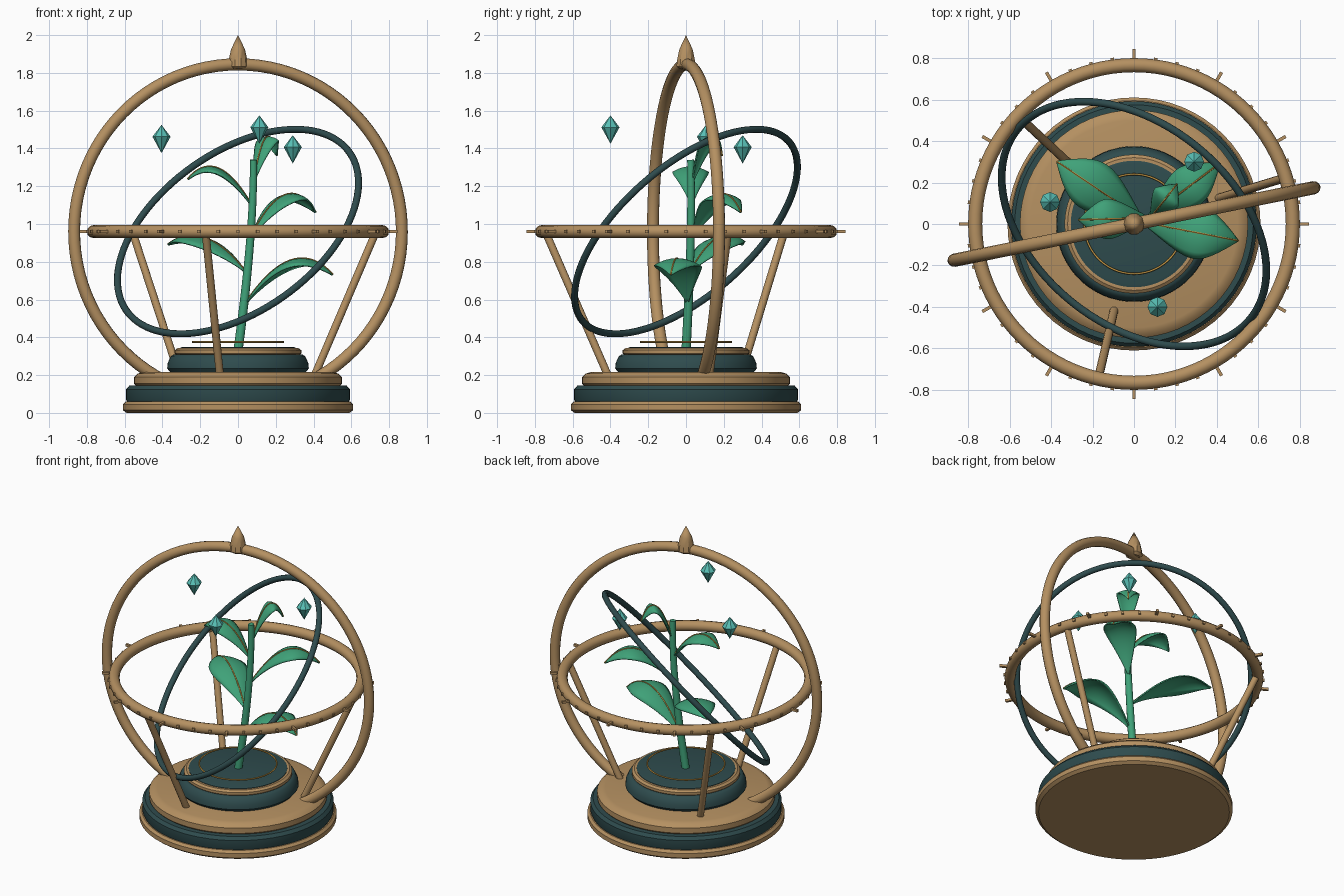
import bpy, bmesh, math
from mathutils import Vector, Matrix

if "Cube" in bpy.data.objects:
    bpy.data.objects.remove(bpy.data.objects["Cube"])


def material(name, rgb):
    m = bpy.data.materials.new(name)
    m.diffuse_color = (*rgb, 1)
    m.use_nodes = True
    m.node_tree.nodes["Principled BSDF"].inputs["Base Color"].default_value = m.diffuse_color
    return m


BRASS = material("brass", (0.46, 0.28, 0.12))
DARK = material("dark_teal", (0.028, 0.072, 0.076))
GREEN = material("leaf_green", (0.05, 0.36, 0.19))
CRYSTAL = material("crystal_teal", (0.10, 0.53, 0.47))
GOLD = material("gold", (0.55, 0.31, 0.06))


def finish(name, bm, mat, smooth=True):
    bmesh.ops.recalc_face_normals(bm, faces=bm.faces)
    me = bpy.data.meshes.new(name)
    bm.to_mesh(me)
    bm.free()
    ob = bpy.data.objects.new(name, me)
    bpy.context.collection.objects.link(ob)
    me.materials.append(mat)
    if smooth:
        bpy.ops.object.select_all(action='DESELECT')
        ob.select_set(True)
        bpy.context.view_layer.objects.active = ob
        bpy.ops.object.shade_smooth_by_angle(angle=math.radians(35))
    return ob


def lathe(name, profile, mat, sides=64, at=(0, 0, 0), smooth=True):
    """Turn (radius, height) points about z; open ends are capped."""
    bm = bmesh.new()
    rings = []
    for r, z in profile:
        n = 1 if r == 0 else sides
        rings.append([bm.verts.new((at[0] + r * math.cos(math.tau * i / sides),
                                    at[1] + r * math.sin(math.tau * i / sides),
                                    at[2] + z)) for i in range(n)])
    for a, b in zip(rings, rings[1:]):
        for i in range(sides):
            j = (i + 1) % sides
            quad = [a[i % len(a)], a[j % len(a)], b[j % len(b)], b[i % len(b)]]
            bm.faces.new(list(dict.fromkeys(quad)))
    for ring in (rings[0], rings[-1]):
        if len(ring) > 1:
            bm.faces.new(ring)
    return finish(name, bm, mat, smooth)


def torus(name, major, minor, mat, z, normal=(0, 0, 1)):
    bpy.ops.mesh.primitive_torus_add(major_radius=major, minor_radius=minor,
                                     major_segments=96, minor_segments=12)
    ob = bpy.context.object
    ob.name = name
    ob.data.materials.append(mat)
    rot = Vector((0, 0, 1)).rotation_difference(Vector(normal)).to_matrix().to_4x4()
    ob.matrix_world = Matrix.Translation((0, 0, z)) @ rot
    bpy.ops.object.shade_smooth()
    return ob


def tube(name, points, radii, mat, sides=12):
    """Sweep a circle along points."""
    bm = bmesh.new()
    rings = []
    pts = [Vector(p) for p in points]
    for i, p in enumerate(pts):
        d = pts[min(i + 1, len(pts) - 1)] - pts[max(i - 1, 0)]
        side = d.cross(Vector((0.31, 0.95, 0.02))).normalized()
        up = side.cross(d).normalized()
        rings.append([bm.verts.new(p + radii[i] * (side * math.cos(math.tau * k / sides)
                                                   + up * math.sin(math.tau * k / sides)))
                      for k in range(sides)])
    for a, b in zip(rings, rings[1:]):
        for k in range(sides):
            j = (k + 1) % sides
            bm.faces.new((a[k], a[j], b[j], b[k]))
    bm.faces.new(rings[0])
    bm.faces.new(rings[-1])
    return finish(name, bm, mat)


def bezier(a, c, b, t):
    return a * (1 - t) ** 2 + c * 2 * t * (1 - t) + b * t ** 2


# Stepped round base
lathe("base_foot", [(0.59, 0), (0.61, 0.015), (0.61, 0.045), (0.595, 0.06)], BRASS)
lathe("base_band", [(0.585, 0.055), (0.592, 0.07), (0.592, 0.125), (0.575, 0.145)], DARK)
lathe("base_plate", [(0.535, 0.14), (0.55, 0.155), (0.55, 0.19), (0.53, 0.208), (0.50, 0.217)], BRASS)
lathe("planter", [(0.355, 0.21), (0.375, 0.235), (0.372, 0.265), (0.355, 0.30), (0.34, 0.31)], DARK)
lathe("planter_rim", [(0.325, 0.305), (0.335, 0.315), (0.335, 0.332), (0.32, 0.343), (0.305, 0.343)], BRASS)
lathe("soil_disc", [(0.305, 0.33), (0.305, 0.346), (0.29, 0.35)], DARK)
torus("floating_band", 0.24, 0.005, GOLD, 0.375)

# Armillary rings
CENTRE = 0.96
turn = math.radians(11.4)
torus("meridian_ring", 0.885, 0.032, BRASS, CENTRE, (math.sin(turn), -math.cos(turn), 0))
torus("horizon_ring", 0.766, 0.034, BRASS, CENTRE)
torus("tilted_ring", 0.724, 0.0185, DARK, CENTRE, (-0.472, -0.58, 0.664))

# Tick marks round the horizon ring, every fourth one long
bm = bmesh.new()
for i in range(48):
    inner, outer = (0.78, 0.845) if i % 4 == 0 else (0.78, 0.808)
    place = (Matrix.Rotation(math.tau * i / 48, 4, 'Z')
             @ Matrix.Translation(((inner + outer) / 2, 0, CENTRE))
             @ Matrix.Diagonal((outer - inner, 0.016, 0.016, 1)))
    bmesh.ops.create_cube(bm, size=1, matrix=place)
finish("tick_marks", bm, BRASS, smooth=False)

# Three leaning struts
for k in range(3):
    a = math.radians(17 + 120 * k)
    ends = [(r * math.cos(a), r * math.sin(a), z) for r, z in ((0.425, 0.2), (0.76, 0.95))]
    tube("strut_%d" % (k + 1), ends, (0.021, 0.021), BRASS)

# Finial
lathe("finial", [(0.035, 1.82), (0.053, 1.835), (0.049, 1.87), (0.037, 1.925), (0, 2.0)],
      BRASS, sides=10)

# Floating crystals
for k, at in enumerate([(-0.405, 0.106, 1.45), (0.113, -0.40, 1.50), (0.29, 0.30, 1.395)]):
    lathe("crystal_%d" % (k + 1), [(0, -0.075), (0.048, 0.012), (0, 0.075)],
          CRYSTAL, sides=8, at=at, smooth=False)

# Stem
s0, s1, s2 = Vector((0, 0, 0.33)), Vector((0.085, 0.035, 0.95)), Vector((0.082, 0.025, 1.34))
N = 14
tube("stem", [bezier(s0, s1, s2, i / N) for i in range(N + 1)],
     [0.025 - 0.006 * i / N for i in range(N + 1)], GREEN)


def leaf(name, base, tip, crest, half):
    """Arched leaf with drooping edges and a raised midrib."""
    base, tip = Vector(base), Vector(tip)
    ctrl = base.lerp(tip, 0.55)
    ctrl.z = crest
    side = Vector((base.y - tip.y, tip.x - base.x, 0)).normalized()
    rows, cols = 18, 8
    bm = bmesh.new()
    grid, spine = [], []
    for i in range(rows + 1):
        t = i / rows
        p = bezier(base, ctrl, tip, t)
        d = (ctrl - base) * (1 - t) + (tip - ctrl) * t
        up = d.cross(side).normalized()
        if up.z < 0:
            up.negate()
        w = half * max(0.02, math.sin(math.pi * t ** 1.15)) ** 0.9
        grid.append([bm.verts.new(p + side * w * u - up * w * 0.3 * u * u)
                     for u in (2 * j / cols - 1 for j in range(cols + 1))])
        spine.append(p + up * 0.004)
    for a, b in zip(grid, grid[1:]):
        for j in range(cols):
            bm.faces.new((a[j], a[j + 1], b[j + 1], b[j]))
    ob = finish(name, bm, GREEN)
    mod = ob.modifiers.new("thickness", 'SOLIDIFY')
    mod.thickness = 0.008
    mod.offset = 0
    tube(name + "_midrib", spine, [0.0045] * len(spine), GOLD, sides=6)


# Leaves: base, tip, crest control height, half width
leaf("leaf_low_right", (0.035, 0.01, 0.57), (0.50, -0.08, 0.73), 0.96, 0.125)
leaf("leaf_low_left", (0.045, 0.02, 0.74), (-0.37, 0.30, 0.89), 1.03, 0.12)
leaf("leaf_mid_right", (0.065, 0.03, 0.92), (0.41, 0.29, 1.06), 1.31, 0.10)
leaf("leaf_top_left", (0.075, 0.03, 1.09), (-0.265, 0.02, 1.235), 1.42, 0.095)
leaf("leaf_top_right", (0.08, 0.03, 1.20), (0.205, 0.19, 1.36), 1.62, 0.07)
